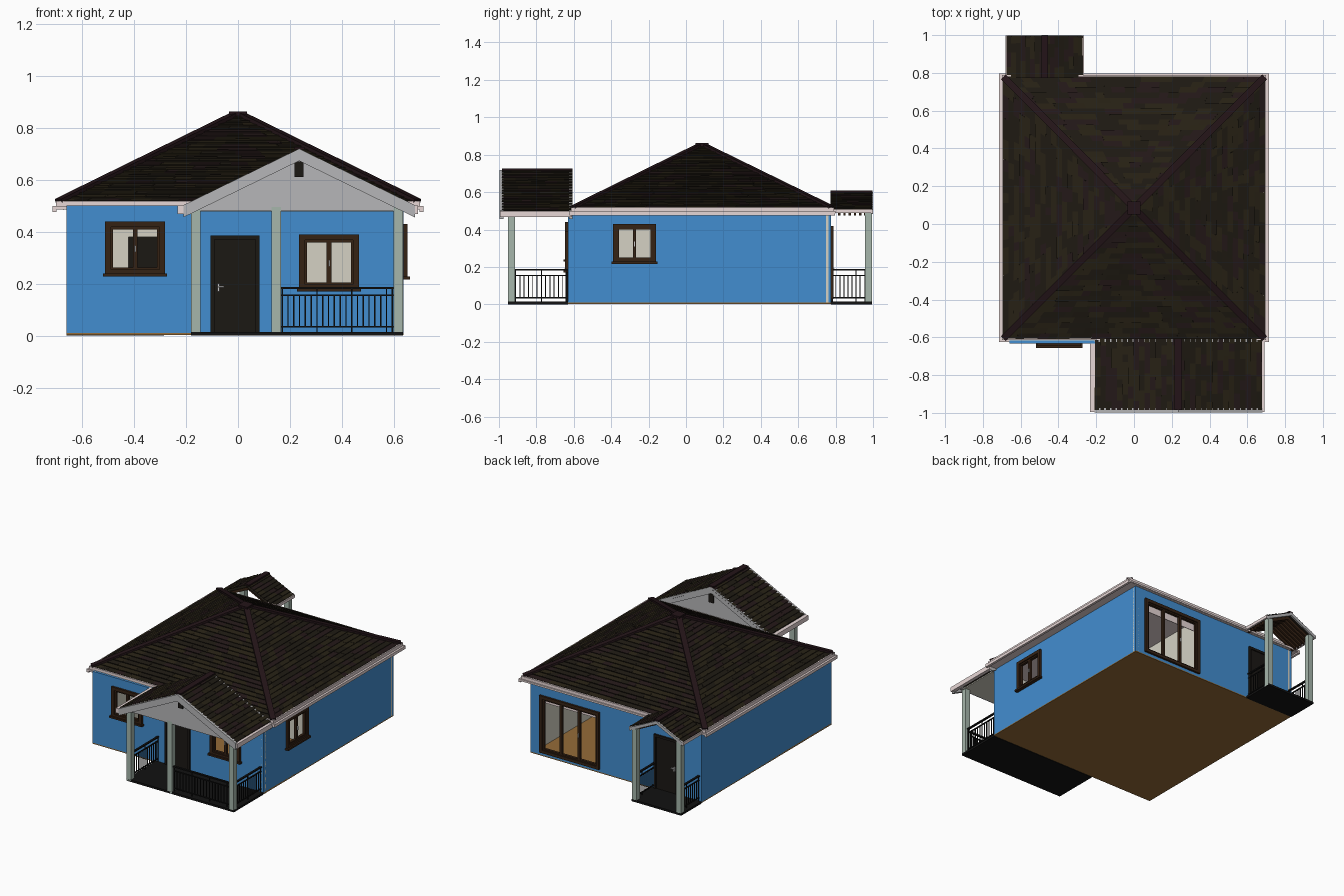
import bpy, bmesh, random
from mathutils import Vector, Matrix

if "Cube" in bpy.data.objects:
    bpy.data.objects.remove(bpy.data.objects["Cube"])
random.seed(4)

def mat(name, r, g, b):
    m = bpy.data.materials.new(name)
    m.diffuse_color = (r, g, b, 1)
    m.use_nodes = True
    m.node_tree.nodes["Principled BSDF"].inputs["Base Color"].default_value = m.diffuse_color
    return m

BLUE = mat("blue_paint", .055, .27, .63)
CREAM = mat("cream_plaster", .66, .64, .55)
WOOD = mat("wood_floor", .30, .15, .04)
FRAME = mat("brown_frame", .035, .016, .007)
DOOR = mat("dark_door", .011, .009, .007)
POST = mat("pale_green_post", .38, .47, .41)
PINK = mat("pale_pink_trim", .80, .68, .67)
GREY = mat("grey_trim", .47, .47, .48)
BLACK = mat("black_metal", .006, .006, .006)
CAP = mat("hip_cap", .017, .007, .009)
METAL = mat("handle_metal", .6, .6, .6)
SHINGLES = [mat("shingle_a", .020, .015, .007), mat("shingle_b", .013, .010, .006),
            mat("shingle_c", .017, .009, .009)]

def finish(name, bm, *mats):
    me = bpy.data.meshes.new(name)
    bm.to_mesh(me)
    bm.free()
    for m in mats:
        me.materials.append(m)
    ob = bpy.data.objects.new(name, me)
    bpy.context.collection.objects.link(ob)
    return ob

def boxes(name, m, items):
    """Each item is x0, x1, y0, y1, z0, z1."""
    bm = bmesh.new()
    for x0, x1, y0, y1, z0, z1 in items:
        mx = Matrix.Translation(((x0+x1)/2, (y0+y1)/2, (z0+z1)/2)) @ Matrix.Diagonal((abs(x1-x0), abs(y1-y0), abs(z1-z0), 1))
        bmesh.ops.create_cube(bm, size=1, matrix=mx)
    return finish(name, bm, m)

def oriented(axis, items):
    """Items are u0,u1,d0,d1,z0,z1; swap u and d for walls that face along x."""
    return items if axis == 'y' else [(d0, d1, u0, u1, z0, z1) for u0, u1, d0, d1, z0, z1 in items]

def prism(name, m, pts, spans):
    """XZ profile extruded over each y span."""
    bm = bmesh.new()
    for y0, y1 in spans:
        f = bm.faces.new([bm.verts.new((x, y0, z)) for x, z in pts])
        r = bmesh.ops.extrude_face_region(bm, geom=[f])
        bmesh.ops.translate(bm, vec=(0, y1-y0, 0), verts=[v for v in r['geom'] if isinstance(v, bmesh.types.BMVert)])
    bmesh.ops.recalc_face_normals(bm, faces=bm.faces)
    return finish(name, bm, m)

def beam(name, m, a, b, w, h):
    a, b = Vector(a), Vector(b)
    bm = bmesh.new()
    mx = Matrix.Translation((a+b)/2) @ (b-a).to_track_quat('X', 'Z').to_matrix().to_4x4() @ Matrix.Diagonal(((b-a).length, w, h, 1))
    bmesh.ops.create_cube(bm, size=1, matrix=mx)
    return finish(name, bm, m)

def wall(name, axis, u0, u1, d, inward, holes):
    """Blue outer skin and cream lining, with rectangular openings."""
    for part, m, a, b in (("outer", BLUE, 0, .014), ("lining", CREAM, .014, .026)):
        items, u = [], u0
        d0, d1 = d + inward*a, d + inward*b
        for h0, h1, z0, z1 in sorted(holes):
            items.append((u, h0, d0, d1, .01, .50))
            items.append((h0, h1, d0, d1, z1, .50))
            if z0 > .02:
                items.append((h0, h1, d0, d1, .01, z0))
            u = h1
        items.append((u, u1, d0, d1, .01, .50))
        boxes(name + "_" + part, m, oriented(axis, items))

def window(name, axis, u0, u1, z0, z1, d, out, panes, sill=True):
    a, b, t = d + out*.014, d - out*.022, .014
    items = [(u0-.008, u0+t, a, b, z0, z1), (u1-t, u1+.008, a, b, z0, z1),
             (u0-.008, u1+.008, a, b, z1-t, z1+.008), (u0-.008, u1+.008, a, b, z0-.006, z0+t)]
    if sill:
        items.append((u0-.016, u1+.016, d + out*.024, b, z0-.012, z0))
    w = (u1-u0-2*t)/panes
    a, b, s = d + out*.006, d - out*.012, .009
    for i in range(panes):          # sash of each pane
        p, q = u0+t+i*w, u0+t+(i+1)*w
        items += [(p, p+s, a, b, z0+t, z1-t), (q-s, q, a, b, z0+t, z1-t),
                  (p, q, a, b, z0+t, z0+t+s), (p, q, a, b, z1-t-s, z1-t)]
    boxes(name + "_frame", FRAME, oriented(axis, items))
    c, zc = u0+t+w, (z0+z1)/2
    boxes(name + "_handle", METAL, oriented(axis, [(c-.003, c+.003, d+out*.006, d+out*.014, zc-.015, zc+.01)]))

def door(name, u0, u1, d, out, handle):
    z0, z1 = .015, .38
    boxes(name, DOOR, [(u0, u1, d+out*.004, d-out*.02, z0, z1), (u0-.006, u0+.01, d+out*.012, d, z0, z1+.006),
                       (u1-.01, u1+.006, d+out*.012, d, z0, z1+.006), (u0, u1, d+out*.012, d, z1-.01, z1+.006)])
    boxes(name + "_handle", METAL, [(handle-.004, handle+.004, d+out*.004, d+out*.010, .17, .20),
                                    (handle-.004, handle+.022, d+out*.010, d+out*.018, .186, .192)])

def railing(name, axis, u0, u1, d):
    t = .004
    items = [(u0, u1, d-.007, d+.007, .180, .188), (u0, u1, d-t, d+t, .152, .158), (u0, u1, d-t, d+t, .032, .038)]
    n = max(4, round((u1-u0)/.023))
    for i in range(n+1):
        u = u0 + .004 + (u1-u0-.008)*i/n
        top, bottom = (.182, .015) if i % 6 == 0 or i == n else (.154, .034)
        items.append((u-.0025, u+.0025, d-.0025, d+.0025, bottom, top))
    boxes(name, BLACK, oriented(axis, items))

def slope(name, A, B, C, D, courses):
    """Shingled plane: A-B is the eave, D-C the ridge above it."""
    A, B, C, D = map(Vector, (A, B, C, D))
    n = (B-A).cross(D-A).normalized()
    n = n if n.z > 0 else -n
    bm = bmesh.new()
    def quad(*p):
        f = bm.faces.new([bm.verts.new(v) for v in p])
        f.material_index = k
        f.normal_update()
    for c in range(courses):
        t0, t1 = c/courses, (c+1)/courses
        l0, r0, l1, r1 = A.lerp(D, t0), B.lerp(C, t0), A.lerp(D, t1), B.lerp(C, t1)
        cuts = [0]
        while cuts[-1] < 1:
            cuts.append(cuts[-1] + random.uniform(.04, .12)/max((r0-l0).length, .01))
        cuts[-1] = 1
        for a, b in zip(cuts, cuts[1:]):
            k = random.choice((0, 0, 1, 1, 2))
            up = n*random.uniform(.005, .008)
            p, q, r, s = l0.lerp(r0, a), l0.lerp(r0, b), l1.lerp(r1, b), l1.lerp(r1, a)
            quad(p+up, q+up, r, s)
            quad(p, q, q+up, p+up)
    k = 1
    quad(*[v - n*.012 for v in (D, C, B, A)])      # underside
    return finish(name, bm, *SHINGLES)

def chevron(cx, half, z_eave, z_ridge, h):
    return [(cx-half, z_eave), (cx, z_ridge), (cx+half, z_eave),
            (cx+half, z_eave-h), (cx, z_ridge-h), (cx-half, z_eave-h)]

# House shell
L, R, F, K = -.66, .637, -.632, .775
front_l, front_r = (-.503, -.288, .24, .432), (.243, .457, .182, .382)
side, back = (-.382, -.168, .228, .422), (.118, .555, .035, .412)
wall("front_wall", 'y', L, R, F, 1, [front_l, front_r, (-.10, .077, .015, .38)])
wall("back_wall", 'y', L, R, K, -1, [back, (-.48, -.31, .015, .38)])
wall("right_wall", 'x', F, K, R, -1, [side])
wall("left_wall", 'x', F, K, L, 1, [])
boxes("house_floor", WOOD, [(L, R, F, K, .003, .014)])
boxes("ceiling", PINK, [(L+.01, R-.01, F+.01, K-.01, .485, .497)])
boxes("partition_walls", CREAM, [
    (.20, R-.02, .115, .135, .012, .49), (-.30, .09, .115, .135, .012, .49), (L+.02, -.42, .115, .135, .012, .49),
    (.04, .06, .135, K-.02, .012, .49), (-.29, -.27, .135, K-.02, .012, .49),
    (-.30, .20, .115, .135, .38, .49), (-.42, -.30, .115, .135, .38, .49)])

# Windows and doors
window("front_left_window", 'y', *front_l, F, -1, 2)
window("front_right_window", 'y', *front_r, F, -1, 2)
window("right_window", 'x', *side, R, 1, 2)
window("back_window", 'y', *back, K, 1, 3, False)
boxes("back_window_blind", PINK, [(.12, .55, K-.034, K-.030, .355, .41)])
door("front_door", -.10, .077, F, -1, -.075)
door("back_door", -.48, -.31, K, 1, -.46)

# Main hip roof
E = dict(l=-.69, r=.69, f=-.605, b=.778, z=.515)
a, b = (E['l'], E['f'], E['z']), (E['r'], E['f'], E['z'])
c, d = (E['r'], E['b'], E['z']), (E['l'], E['b'], E['z'])
g = .012
top = [(-g, .085-g, .848), (g, .085-g, .848), (g, .085+g, .848), (-g, .085+g, .848)]
corners = [a, b, c, d]
for i, side_name in enumerate(("front", "right", "back", "left")):
    j = (i+1) % 4
    slope("main_roof_" + side_name, corners[i], corners[j], top[j], top[i], 24)
    beam("hip_cap_" + side_name, CAP, Vector(corners[i])+Vector((0, 0, .004)), Vector(top[i])+Vector((0, 0, .004)), .036, .014)
boxes("roof_peak_cap", CAP, [(-.034, .034, .051, .119, .845, .862)])
boxes("eave_fascia", PINK, [(-.70, .70, -.615, -.60, .485, .518), (-.70, .70, .775, .79, .485, .518),
                            (-.70, -.685, -.60, .775, .485, .518), (.685, .70, -.60, .775, .485, .518)])
boxes("eave_soffit", PINK, [(-.69, L, -.605, .78, .485, .491), (R, .69, -.605, .78, .485, .491)])
boxes("gutters", PINK, [(-.714, -.698, -.622, .797, .476, .496), (.698, .714, -.622, .797, .476, .496),
                        (-.714, .714, -.624, -.612, .486, .498), (-.714, .714, .786, .798, .486, .498)])

# Front porch
boxes("front_porch_deck", BLACK, [(-.18, .635, -.952, F, 0, .014)])
boxes("front_porch_posts", POST, [(x, x+.037, -.952, -.915, .004, .495) for x in (-.181, .129, .597)])
railing("front_porch_rail_front", 'y', .166, .597, -.934)
railing("front_porch_rail_left", 'x', -.915, F, -.163)
railing("front_porch_rail_right", 'x', -.915, F, .616)
px = .235
slope("front_porch_roof_left", (-.205, -.985, .502), (-.205, -.607, .502), (px, -.607, .718), (px, -.985, .718), 15)
slope("front_porch_roof_right", (.675, -.985, .502), (.675, -.607, .502), (px, -.607, .718), (px, -.985, .718), 15)
beam("front_porch_ridge_cap", CAP, (px, -.985, .72), (px, -.607, .72), .04, .010)
prism("front_porch_bargeboards", GREY, chevron(px, .445, .502, .719, .047), [(-.997, -.975), (-.625, -.608)])
gable = [(-.18, .48), (.65, .48), (.65, .488), (px, .69), (-.18, .488)]
prism("front_porch_gables", GREY, gable, [(-.952, -.935), (-.632, -.615)])
boxes("gable_vents", DOOR, [(.217, .252, -.962, -.95, .61, .67), (.217, .252, -.617, -.606, .61, .67)])
boxes("front_porch_ceiling", CREAM, [(-.18, .64, -.94, -.62, .478, .486)])
boxes("front_porch_gutters", PINK, [(-.232, -.205, -.995, -.61, .468, .500), (.668, .692, -.995, -.61, .468, .500)])

# Back porch
hx = -.473
boxes("back_porch_deck", BLACK, [(-.66, -.285, K, .995, 0, .014)])
boxes("back_porch_posts", POST, [(x, x+.037, .957, .994, .004, .50) for x in (-.658, -.322)])
railing("back_porch_rail_left", 'x', K, .957, -.64)
railing("back_porch_rail_right", 'x', K, .957, -.304)
slope("back_porch_roof_left", (-.672, .772, .507), (-.672, .995, .507), (hx, .995, .602), (hx, .772, .602), 8)
slope("back_porch_roof_right", (-.274, .772, .507), (-.274, .995, .507), (hx, .995, .602), (hx, .772, .602), 8)
beam("back_porch_ridge_cap", CAP, (hx, .772, .604), (hx, .997, .604), .034, .010)
prism("back_porch_bargeboard", GREY, chevron(hx, .20, .505, .601, .022), [(.988, 1.0)])
prism("back_porch_rafters", FRAME, chevron(hx, .185, .498, .588, .022), [(y, y+.012) for y in (.785, .813, .841, .869, .897, .925, .953)])
boxes("back_porch_fascia", PINK, [(-.680, -.668, .775, .998, .488, .508), (-.278, -.266, .775, .998, .488, .508)])
